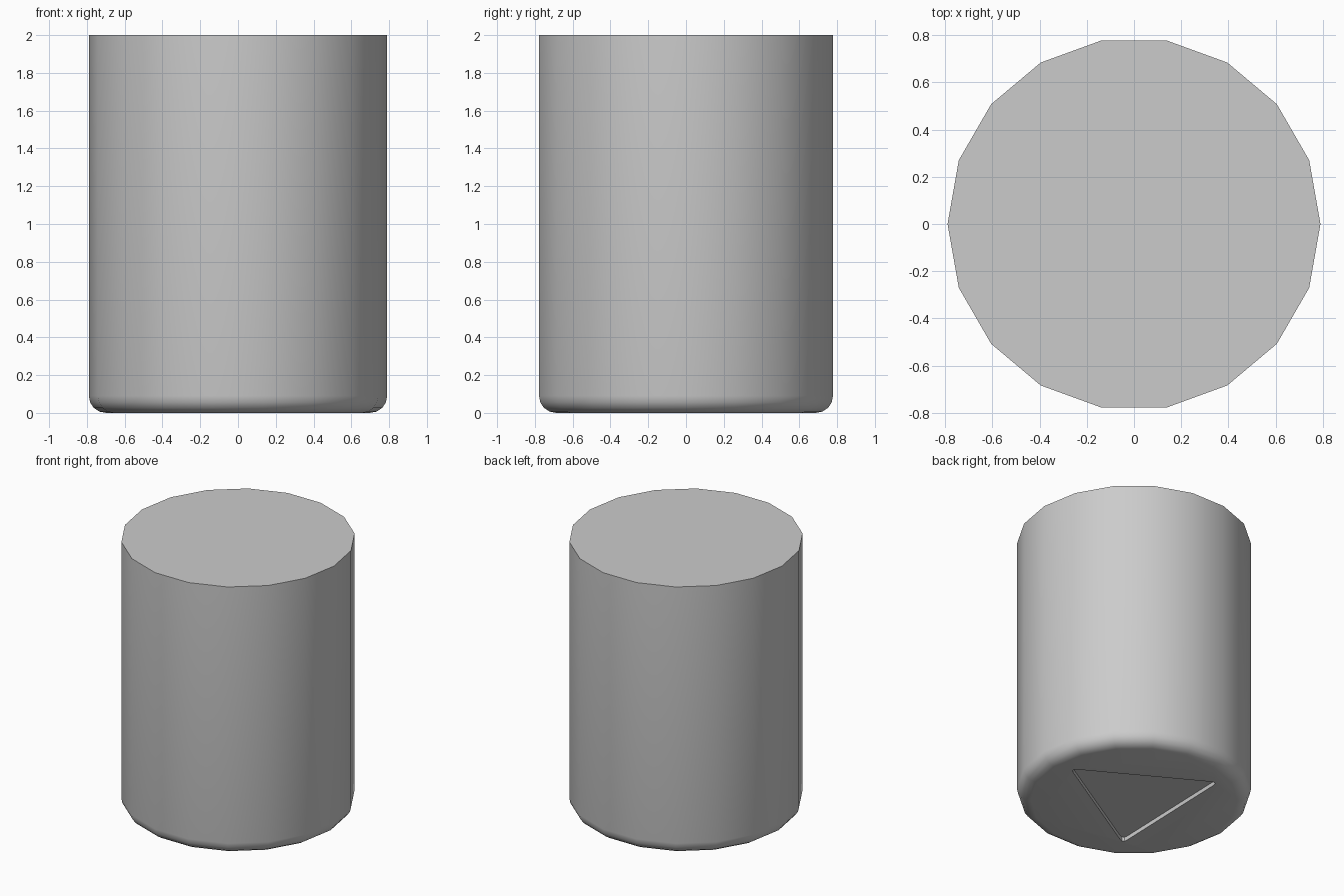
import bpy, bmesh, math
from mathutils import Vector

if "Cube" in bpy.data.objects:
    bpy.data.objects.remove(bpy.data.objects["Cube"])


def prism(name, outline, z0, z1):
    """Closed prism from a 2D outline."""
    bm = bmesh.new()
    face = bm.faces.new([bm.verts.new((x, y, z0)) for x, y in outline])
    ext = bmesh.ops.extrude_face_region(bm, geom=[face])
    verts = [v for v in ext["geom"] if isinstance(v, bmesh.types.BMVert)]
    bmesh.ops.translate(bm, verts=verts, vec=(0, 0, z1 - z0))
    bmesh.ops.recalc_face_normals(bm, faces=bm.faces[:])
    return bm


def make_object(name, bm):
    mesh = bpy.data.meshes.new(name)
    bm.to_mesh(mesh)
    bm.free()
    ob = bpy.data.objects.new(name, mesh)
    bpy.context.collection.objects.link(ob)
    return ob


def rounded(corners, r, steps=3):
    """Round the corners of a polygon with short curves."""
    pts = []
    for i, c in enumerate(corners):
        c = Vector(c)
        a = c + (Vector(corners[i - 1]) - c).normalized() * r
        b = c + (Vector(corners[(i + 1) % len(corners)]) - c).normalized() * r
        for k in range(steps + 1):
            t = k / steps
            pts.append(a * (1 - t) ** 2 + c * 2 * t * (1 - t) + b * t * t)
    return pts


# Cylinder body: 18 sides with a rounded lower rim
SIDES, R = 18, 0.79
ring = [(R * math.cos(math.tau * i / SIDES), R * math.sin(math.tau * i / SIDES))
        for i in range(SIDES)]
bm = prism("body", ring, 0, 2)
rim = [e for e in bm.edges if all(v.co.z < 0.01 for v in e.verts)]
bmesh.ops.bevel(bm, geom=rim, offset=0.09, segments=4, profile=0.5, affect='EDGES')
body = make_object("body", bm)

# Shallow triangular recess in the underside
tri = rounded([(0.60, 0.05), (-0.28, 0.55), (-0.31, -0.49)], 0.05)
cutter = make_object("recess_cutter", prism("recess_cutter", tri, -0.1, 0.03))
cutter.hide_render = True
cutter.hide_set(True)
cut = body.modifiers.new("recess", 'BOOLEAN')
cut.operation = 'DIFFERENCE'
cut.solver = 'EXACT'
cut.object = cutter

# Apply the cut, remove the cutter, smooth the curved surfaces
bpy.context.view_layer.objects.active = body
body.select_set(True)
bpy.ops.object.modifier_apply(modifier=cut.name)
bpy.data.objects.remove(cutter)
bpy.ops.object.shade_smooth_by_angle(angle=math.radians(30))
